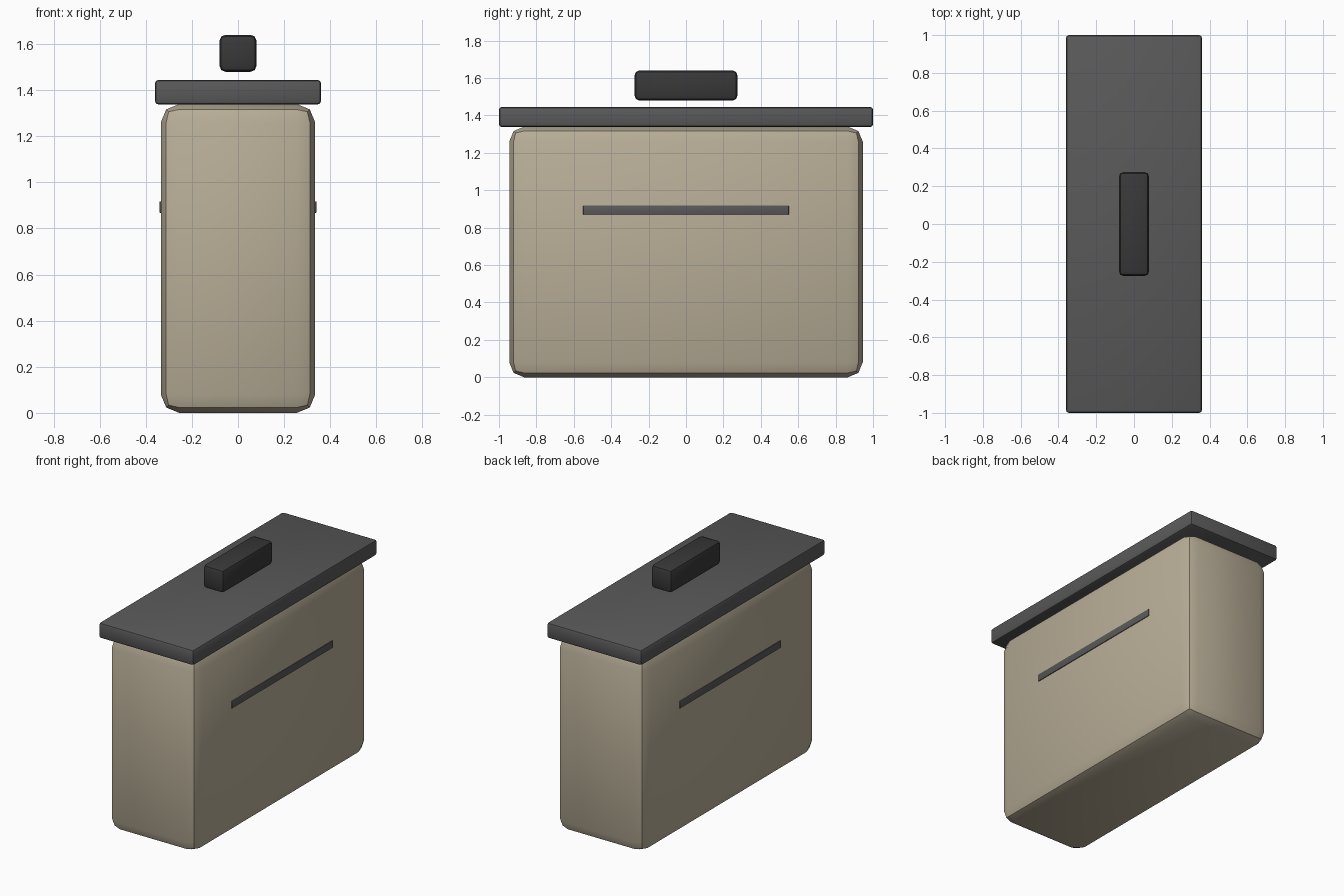
import bpy

if "Cube" in bpy.data.objects:
    bpy.data.objects.remove(bpy.data.objects["Cube"])


def box(name, x, y, z, bevel, color):
    """Bevelled box spanning the given (min, max) ranges."""
    spans = (x, y, z)
    bpy.ops.mesh.primitive_cube_add(size=1, location=[(a + b) / 2 for a, b in spans])
    ob = bpy.context.object
    ob.name = name
    ob.scale = [b - a for a, b in spans]
    bpy.ops.object.transform_apply(location=False, rotation=False, scale=True)
    mod = ob.modifiers.new("Rounded edges", "BEVEL")
    mod.width = bevel
    mod.segments = 2
    bpy.ops.object.modifier_apply(modifier=mod.name)
    bpy.ops.object.shade_smooth_by_angle(angle=0.5236)
    ob.data.materials.append(color)
    return ob


def material(name, rgb):
    mat = bpy.data.materials.new(name)
    mat.diffuse_color = (*rgb, 1)
    mat.use_nodes = True
    mat.node_tree.nodes["Principled BSDF"].inputs["Base Color"].default_value = mat.diffuse_color
    return mat


beige = material("beige", (0.48, 0.42, 0.31))
grey = material("dark grey", (0.10, 0.10, 0.10))
black = material("near black", (0.04, 0.04, 0.04))

# Container body
box("body", (-0.335, 0.335), (-0.945, 0.945), (0, 1.34), 0.08, beige)

# Overhanging lid
box("lid", (-0.36, 0.36), (-1, 1), (1.338, 1.445), 0.015, grey)

# Grip hovering above the lid
box("handle", (-0.08, 0.08), (-0.275, 0.275), (1.48, 1.64), 0.025, black)

# Trim strip on each long side
for name, s in (("left_trim", -1), ("right_trim", 1)):
    box(name, sorted((s * 0.32, s * 0.34)), (-0.55, 0.55), (0.868, 0.918), 0.003, grey)
